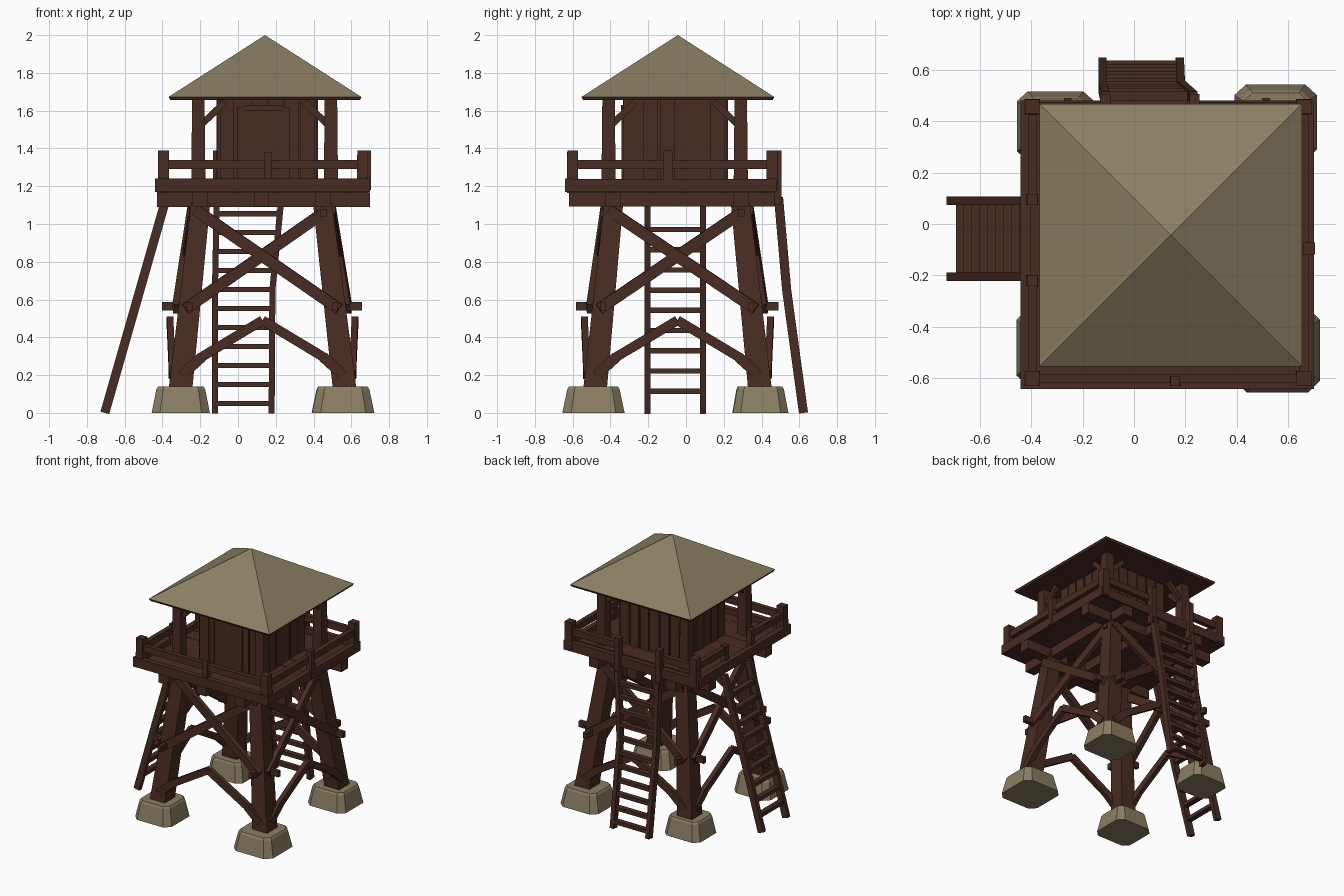
import bpy
import bmesh
import random
from mathutils import Vector

random.seed(4)
cube = bpy.data.objects.get("Cube")
if cube:
    bpy.data.objects.remove(cube)


def material(name, color):
    m = bpy.data.materials.new(name)
    m.use_nodes = True
    m.diffuse_color = color
    m.node_tree.nodes["Principled BSDF"].inputs["Base Color"].default_value = color
    return m


wood = material("dark brown wood", (0.066, 0.025, 0.0155, 1))
tan = material("pale tan", (0.255, 0.21, 0.125, 1))


def loft(bm, rings):
    """Skin a stack of equal rings and cap both ends."""
    loops = [[bm.verts.new(p) for p in r] for r in rings]
    n = len(loops[0])
    for lo, hi in zip(loops, loops[1:]):
        for i in range(n):
            j = (i + 1) % n
            bm.faces.new((lo[i], lo[j], hi[j], hi[i]))
    bm.faces.new(loops[0][::-1])
    bm.faces.new(loops[-1])


def square(x, y, z, r):
    return [(x + sx * r, y + sy * r, z) for sx, sy in ((-1, -1), (1, -1), (1, 1), (-1, 1))]


def box(bm, x0, x1, y0, y1, z0, z1):
    loft(bm, [[(x0, y0, z), (x1, y0, z), (x1, y1, z), (x0, y1, z)] for z in (z0, z1)])


def beam(bm, a, b, w, h, up=(0, 0, 1)):
    """Timber from a to b: w is across, h is along the up direction."""
    a, b = Vector(a), Vector(b)
    d = (b - a).normalized()
    side = d.cross(Vector(up)).normalized()
    top = side.cross(d)
    corners = [side * (sx * w / 2) + top * (sy * h / 2)
               for sx, sy in ((-1, -1), (1, -1), (1, 1), (-1, 1))]
    loft(bm, [[p + c for c in corners] for p in (a, b)])


def finish(name, bm, mat=wood):
    bmesh.ops.recalc_face_normals(bm, faces=bm.faces)
    mesh = bpy.data.meshes.new(name)
    bm.to_mesh(mesh)
    bm.free()
    mesh.materials.append(mat)
    obj = bpy.data.objects.new(name, mesh)
    bpy.context.collection.objects.link(obj)


# Leg centre lines and footings (x, y, half sizes), listed around the tower
FEET = [(-0.303, -0.48), (0.563, -0.48), (0.563, 0.39), (-0.303, 0.39)]
TOPS = [(-0.2, -0.385), (0.45, -0.385), (0.45, 0.29), (-0.2, 0.29)]
FOOTINGS = [(-0.303, -0.48, 0.154, 0.15), (0.557, -0.49, 0.165, 0.165),
            (0.55, 0.395, 0.16, 0.147), (-0.305, 0.38, 0.15, 0.135)]
OUT = [Vector(v) for v in ((0, -1, 0), (1, 0, 0), (0, 1, 0), (-1, 0, 0))]
NAMES = ("front", "left", "back", "right")
CORNERS = ("front_right", "front_left", "back_left", "back_right")


def leg_point(i, z):
    t = (z - 0.14) / 0.95
    i %= 4
    return Vector((*Vector(FEET[i]).lerp(Vector(TOPS[i]), t), z))


# Legs and stone footings
for i, corner in enumerate(CORNERS):
    bm = bmesh.new()
    loft(bm, [square(*leg_point(i, z), r) for z, r in ((0.1, 0.063), (1.15, 0.05))])
    finish(corner + "_leg", bm)

    bm = bmesh.new()
    x, y, hx, hy = FOOTINGS[i]
    c = 0.72
    rings = []
    for z, s in ((0, 1), (0.125, 0.84), (0.14, 0.78)):
        rings.append([(x + u * hx * s, y + v * hy * s, z) for u, v in (
            (-c, -1), (c, -1), (1, -c), (1, c), (c, 1), (-c, 1), (-1, c), (-1, -c))])
    loft(bm, rings)
    finish(corner + "_footing", bm, tan)

# Cross braces, chevrons and pegs on every side
for i, n in enumerate(OUT):
    bm = bmesh.new()
    for a, b, off in ((i, i + 1, 0.06), (i + 1, i, 0.07)):
        low, high = leg_point(a, 0.565), leg_point(b, 1.06)
        grow = (high - low) * 0.03
        beam(bm, low - grow + n * off, high + grow + n * (off - 0.024), 0.035, 0.06)
        beam(bm, low, low + n * 0.145, 0.03, 0.045)
        beam(bm, high, high + n * 0.065, 0.035, 0.04)
    finish(NAMES[i] + "_cross_brace", bm)

    bm = bmesh.new()
    ends = [leg_point(i, 0.2) + n * 0.052, leg_point(i + 1, 0.2) + n * 0.052]
    apex = (ends[0] + ends[1]) / 2 + Vector((0, 0, 0.29)) + n * 0.012
    for e in ends:
        knee = e.lerp(apex, 0.25) + Vector((0, 0, 0.025))
        beam(bm, e, knee, 0.035, 0.055)
        beam(bm, knee - (apex - knee) * 0.03, apex, 0.035, 0.05)
    finish(NAMES[i] + "_chevron_brace", bm)

# Joists on the leg lines, with diagonal ties at the corners
X0, X1, Y0, Y1 = -0.44, 0.70, -0.64, 0.48
bm = bmesh.new()
for y in (-0.385, 0.29):
    box(bm, X0 + 0.01, X1, y - 0.04, y + 0.04, 1.09, 1.168)
for x in (-0.2, 0.125, 0.45):
    box(bm, x - 0.04, x + 0.04, Y0 + 0.02, Y1 - 0.01, 1.093, 1.172)
mid = Vector((0.125, -0.0475, 1.12))
for i in range(4):
    c = leg_point(i, 1.09)
    sx, sy = (1 if c.x < mid.x else -1), (1 if c.y < mid.y else -1)
    beam(bm, (c.x + sx * 0.2, c.y, 1.125), (c.x, c.y + sy * 0.2, 1.125), 0.05, 0.05)
finish("joists", bm)

# Deck planks and rim boards
bm = bmesh.new()
count = 10
step = (Y1 - Y0 - 0.02) / count
for k in range(count):
    y = Y0 + 0.01 + k * step
    box(bm, X0 + 0.01, X1 - 0.01, y, y + step, 1.165, 1.196 + random.uniform(0, 0.006))
finish("deck", bm)
bm = bmesh.new()
for y in (Y0, Y1 - 0.04):
    box(bm, X0, X1, y, y + 0.04, 1.17, 1.24)
for x in (X0, X1 - 0.04):
    box(bm, x, x + 0.04, Y0, Y1, 1.169, 1.239)
finish("rim_boards", bm)

# Railing, open at the two ladders
bm = bmesh.new()
XL, XR, YF, YB = -0.395, 0.66, -0.60, 0.455
posts = [(x, y, 1.39, 0.03) for x in (XL, XR) for y in (YF, YB)]
posts += [(0.16, YF - 0.01, 1.38, 0.02), (XR + 0.02, -0.095, 1.39, 0.024),
          (XL, 0.095, 1.35, 0.022), (XL, -0.22, 1.35, 0.022)]
for x, y, z, r in posts:
    loft(bm, [square(x, y, 1.18, r), square(x, y, z, r * 0.95)])
runs = [((XL, YF), (XR, YF)), ((XR, YF), (XR, YB)),
        ((XL, YB), (-0.11, YB)), ((0.235, YB), (XR, YB)),
        ((XL, YF), (XL, -0.22)), ((XL, 0.095), (XL, YB))]
for a, b in runs:
    beam(bm, (*a, 1.315), (*b, 1.315), 0.035, 0.05)
finish("railing", bm)


def at_height(path, z):
    """Point of an upward path at height z."""
    for a, b in zip(path, path[1:]):
        if z <= b[2]:
            break
    return Vector(a).lerp(Vector(b), (z - a[2]) / (b[2] - a[2]))


def ladder(path_a, path_b, first, gap, count, up):
    """Two stringers with rungs at evenly spaced heights."""
    bm = bmesh.new()
    for path in (path_a, path_b):
        for a, b in zip(path, path[1:]):
            beam(bm, a, b, 0.032, 0.048, up)
    for k in range(count):
        z = first + k * gap
        beam(bm, at_height(path_a, z), at_height(path_b, z), 0.04, 0.028)
    return bm


# Ladders on the back and the right side
bm = ladder([(-0.122, 0.622, 0), (-0.122, 0.533, 0.65), (-0.112, 0.49, 1.14)],
            [(0.178, 0.622, 0), (0.182, 0.533, 0.65), (0.23, 0.49, 1.14)],
            0.05, 0.1005, 11, (0, 1, 0))
for x in (-0.112, 0.235):
    box(bm, x - 0.02, x + 0.02, 0.455, 0.505, 1.1, 1.39)
finish("back_ladder", bm)
bm = ladder([(-0.705, -0.205, 0), (-0.385, -0.205, 1.12)],
            [(-0.705, 0.09, 0), (-0.385, 0.09, 1.12)], 0.115, 0.107, 9, (1, 0, 0))
finish("right_ladder", bm)

# Cabin with uneven vertical planks
CX0, CX1, CY0, CY1 = -0.1, 0.41, -0.32, 0.21
bm = bmesh.new()
box(bm, CX0, CX1, CY0, CY1, 1.18, 1.662)
planks = 6
for k in range(planks):
    for lo, hi, along_x in ((CX0, CX1, True), (CY0, CY1, False)):
        w = (hi - lo) / planks
        a = lo + k * w + 0.005
        b = a + w - 0.01
        for far in (False, True):
            t = random.uniform(0.006, 0.014)
            if along_x:
                y = CY1 if far else CY0 - t
                box(bm, a, b, y, y + t, 1.18, 1.658)
            else:
                x = CX1 if far else CX0 - t
                box(bm, x, x + t, a, b, 1.18, 1.658)
finish("cabin", bm)

# Door and its frame
bm = bmesh.new()
box(bm, 0.03, 0.24, CY0 - 0.016, CY0, 1.19, 1.61)
for x in (-0.005, 0.235):
    box(bm, x, x + 0.04, CY0 - 0.022, CY0, 1.19, 1.62)
box(bm, 0.03, 0.24, CY0 - 0.024, CY0, 1.6, 1.63)
finish("door", bm)

# Roof posts with corner brackets
bm = bmesh.new()
for x, sx in ((-0.21, 1), (0.492, -1)):
    for y, sy in ((-0.41, 1), (0.29, -1)):
        loft(bm, [square(x, y, 1.18, 0.038), square(x, y, 1.662, 0.033)])
        beam(bm, (x, y, 1.51), (x + sx * 0.14, y, 1.645), 0.03, 0.035)
        beam(bm, (x, y, 1.51), (x, y + sy * 0.14, 1.645), 0.03, 0.035)
finish("roof_posts", bm)

# Pyramid roof over a wooden eave board
RX, RY, RR = 0.143, -0.043, 0.51
bm = bmesh.new()
loft(bm, [square(RX, RY, 1.656, RR - 0.008), square(RX, RY, 1.672, RR)])
finish("eave_board", bm)
bm = bmesh.new()
base = [bm.verts.new(p) for p in square(RX, RY, 1.673, RR)]
peak = bm.verts.new((RX, RY, 2.0))
for k in range(4):
    bm.faces.new((base[k], base[(k + 1) % 4], peak))
bm.faces.new(base[::-1])
finish("roof", bm, tan)
